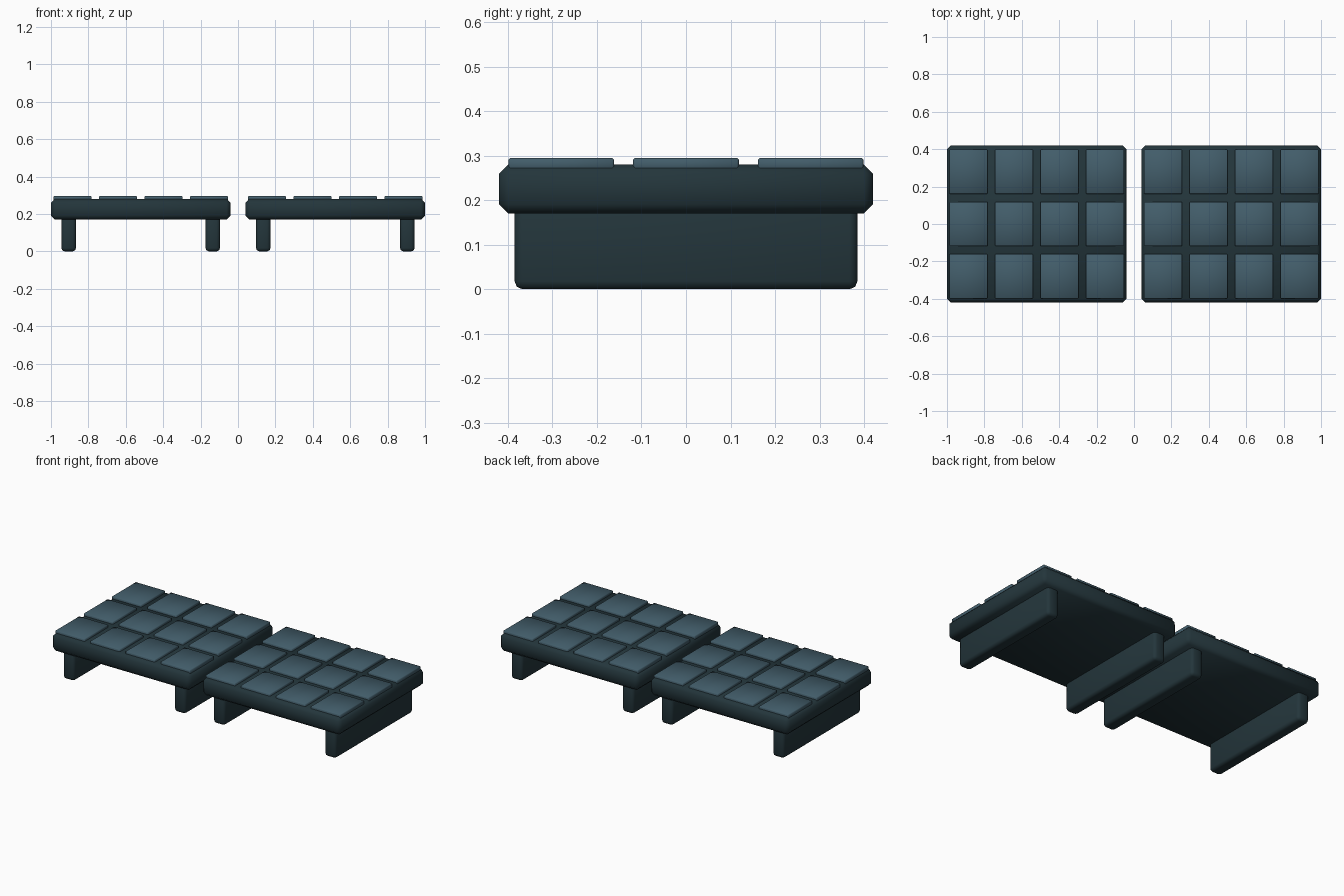
import bpy
import math

cube = bpy.data.objects.get("Cube")
if cube:
    bpy.data.objects.remove(cube, do_unlink=True)


def make_material(name, rgb):
    mat = bpy.data.materials.new(name)
    mat.use_nodes = True
    color = (*rgb, 1)
    mat.diffuse_color = color
    mat.node_tree.nodes["Principled BSDF"].inputs["Base Color"].default_value = color
    return mat


frame_mat = make_material("dark slate", (0.017, 0.036, 0.044))
tile_mat = make_material("blue grey", (0.055, 0.110, 0.145))


def box(name, center, size, mat, bevel, segments):
    """Bevelled, smooth-shaded box."""
    bpy.ops.mesh.primitive_cube_add(size=1, location=center)
    obj = bpy.context.object
    obj.name = name
    obj.scale = size
    bpy.ops.object.transform_apply(location=False, rotation=False, scale=True)
    mod = obj.modifiers.new("Bevel", "BEVEL")
    mod.width = bevel
    mod.segments = segments
    obj.data.materials.append(mat)
    bpy.ops.object.modifier_apply(modifier=mod.name)
    bpy.ops.object.shade_smooth_by_angle(angle=math.radians(60))
    return obj


# Two identical platforms, side by side
for side, label in ((-1, "right"), (1, "left")):
    cx = side * 0.52

    # Thick chamfered slab
    box(f"{label}_slab", (cx, 0, 0.225), (0.96, 0.84, 0.11), frame_mat, 0.021, 1)

    # Full-depth support panels, tucked into the slab
    for end, place in ((-1, "right"), (1, "left")):
        box(f"{label}_platform_{place}_leg", (cx + end * 0.385, 0, 0.1),
            (0.078, 0.77, 0.2), frame_mat, 0.018, 2)

    # Grid of raised tiles
    for col in range(4):
        for row in range(3):
            box(f"{label}_tile_{col + 1}_{row + 1}",
                (cx + (col - 1.5) * 0.243, (row - 1) * 0.28, 0.28),
                (0.204, 0.237, 0.03), tile_mat, 0.004, 1)
